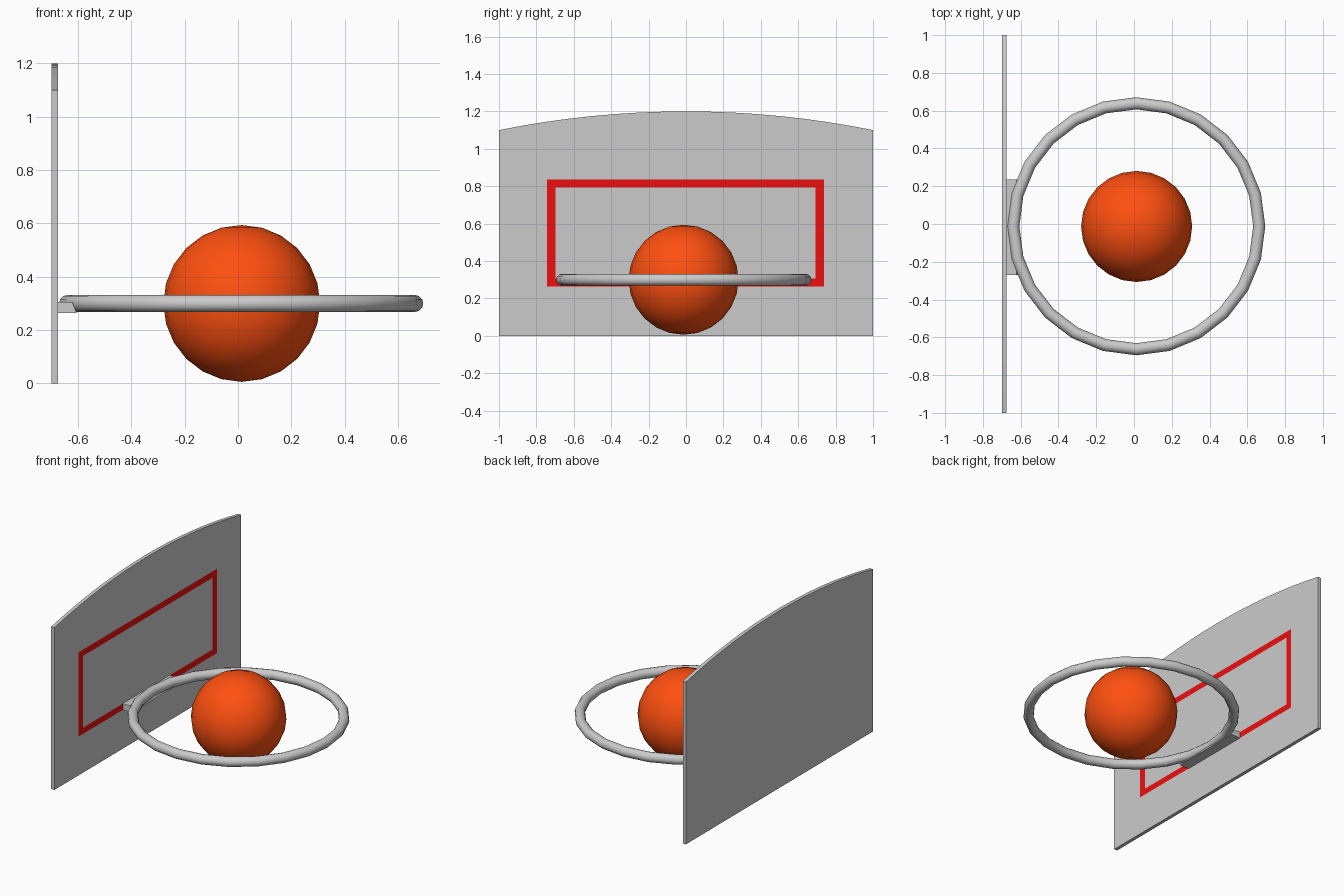
import bpy, bmesh, math

if "Cube" in bpy.data.objects:
    bpy.data.objects.remove(bpy.data.objects["Cube"])


def material(name, rgb):
    m = bpy.data.materials.new(name)
    m.diffuse_color = (*rgb, 1)
    m.use_nodes = True
    m.node_tree.nodes["Principled BSDF"].inputs["Base Color"].default_value = m.diffuse_color
    return m


def prism(name, profile, to3d, start, end):
    """Extrude a closed 2D profile between two depths."""
    bm = bmesh.new()
    a = [bm.verts.new(to3d(p, start)) for p in profile]
    b = [bm.verts.new(to3d(p, end)) for p in profile]
    bm.faces.new(a)
    bm.faces.new(b[::-1])
    n = len(profile)
    for i in range(n):
        j = (i + 1) % n
        bm.faces.new((a[i], b[i], b[j], a[j]))
    bmesh.ops.recalc_face_normals(bm, faces=bm.faces)
    mesh = bpy.data.meshes.new(name)
    bm.to_mesh(mesh)
    bm.free()
    ob = bpy.data.objects.new(name, mesh)
    bpy.context.collection.objects.link(ob)
    return ob


BACK, FACE = -0.70, -0.676
CX, CY, CZ = 0.012, -0.012, 0.30

# Backboard with a shallow arched top
R, STEPS = 5.05, 16
arch = []
for i in range(STEPS + 1):
    y = 1 - 2 * i / STEPS
    arch.append((y, 1.2 - R + math.sqrt(R * R - y * y)))
prism("backboard", [(-1, 0), (1, 0)] + arch,
      lambda p, d: (d, p[0], p[1]), BACK, FACE)

# Red target outline, a thin rectangular frame on the board face
outer = [(-0.743, 0.264), (0.737, 0.264), (0.737, 0.835), (-0.743, 0.835)]
inner = [(-0.698, 0.306), (0.692, 0.306), (0.692, 0.792), (-0.698, 0.792)]
bm = bmesh.new()
x = FACE + 0.0015
o = [bm.verts.new((x, *p)) for p in outer]
n = [bm.verts.new((x, *p)) for p in inner]
for i in range(4):
    j = (i + 1) % 4
    bm.faces.new((o[i], o[j], n[j], n[i]))
mesh = bpy.data.meshes.new("target_outline")
bm.to_mesh(mesh)
bm.free()
mesh.materials.append(material("red", (0.85, 0.005, 0.005)))
bpy.context.collection.objects.link(bpy.data.objects.new("target_outline", mesh))

# Mounting bracket with a sloped front edge
prism("rim_bracket",
      [(FACE, 0.264), (-0.605, 0.264), (-0.622, 0.306), (FACE, 0.306)],
      lambda p, d: (p[0], d, p[1]), -0.27, 0.235)

# Rim
bpy.ops.mesh.primitive_torus_add(major_segments=24, minor_segments=12,
                                 major_radius=0.651, minor_radius=0.032,
                                 location=(CX, CY, CZ))
rim = bpy.context.object
rim.name = "rim"
bpy.ops.object.shade_smooth()

# Ball in the middle of the rim
bpy.ops.mesh.primitive_uv_sphere_add(segments=24, ring_count=12, radius=0.294,
                                     location=(CX + 0.002, CY - 0.001, CZ))
ball = bpy.context.object
ball.name = "ball"
bpy.ops.object.shade_smooth()
ball.data.materials.append(material("orange", (1.0, 0.08, 0.005)))
